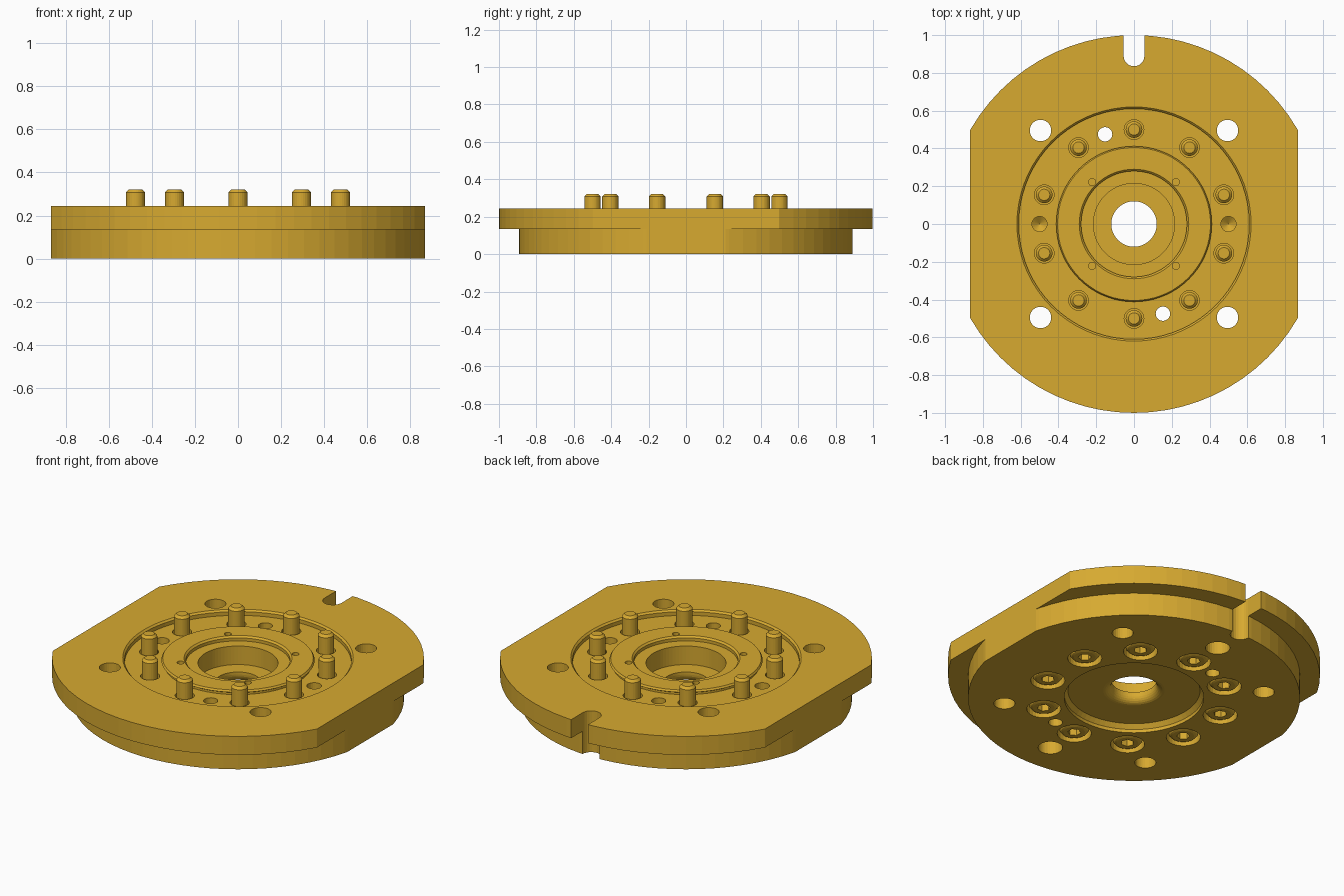
import bpy, bmesh, math
from mathutils import Vector

if "Cube" in bpy.data.objects:
    bpy.data.objects.remove(bpy.data.objects["Cube"])

gold = bpy.data.materials.new("gold_metal")
gold.diffuse_color = (0.68, 0.40, 0.03, 1)
gold.use_nodes = True
gold.node_tree.nodes["Principled BSDF"].inputs["Base Color"].default_value = gold.diffuse_color


def revolve(bm, profile, segs, cx=0.0, cy=0.0, turn=0.0):
    """Spin a closed (radius, height) outline about a vertical axis."""
    rings = []
    for i in range(segs):
        a = 2 * math.pi * i / segs + turn
        rings.append([bm.verts.new((cx + r * math.cos(a), cy + r * math.sin(a), z))
                      for r, z in profile])
    n = len(profile)
    for i in range(segs):
        p, q = rings[i], rings[(i + 1) % segs]
        for j in range(n):
            k = (j + 1) % n
            if profile[j][0] == 0 and profile[k][0] == 0:
                continue
            bm.faces.new((p[j], q[j], q[k], p[k]))


def prism(bm, outline, z0, z1):
    """Extrude a flat (x, y) outline between two heights."""
    low = [bm.verts.new((x, y, z0)) for x, y in outline]
    top = [bm.verts.new((x, y, z1)) for x, y in outline]
    bm.faces.new(low[::-1])
    bm.faces.new(top)
    for i in range(len(low)):
        j = (i + 1) % len(low)
        bm.faces.new((low[i], low[j], top[j], top[i]))


def finish(bm, name):
    bmesh.ops.remove_doubles(bm, verts=bm.verts, dist=1e-5)
    bmesh.ops.dissolve_degenerate(bm, edges=bm.edges, dist=1e-6)
    bmesh.ops.recalc_face_normals(bm, faces=bm.faces)
    me = bpy.data.meshes.new(name)
    bm.to_mesh(me)
    bm.free()
    me.materials.append(gold)
    ob = bpy.data.objects.new(name, me)
    bpy.context.collection.objects.link(ob)
    return ob


def cut(target, cutter):
    mod = target.modifiers.new("cut", 'BOOLEAN')
    mod.operation = 'DIFFERENCE'
    mod.solver = 'EXACT'
    mod.object = cutter
    cutter.hide_render = True
    bpy.context.view_layer.objects.active = target
    bpy.ops.object.modifier_apply(modifier=mod.name)
    bpy.data.objects.remove(cutter)


def hole(r, z0, z1):
    return [(0, z0), (r, z0), (r, z1), (0, z1)]


# flange body: stepped disc with ring recess, raised hub and flared bore
fillet = [(0.165 - 0.045 * math.sin(t), 0.09 - 0.045 * math.cos(t))
          for t in [math.pi / 2 * (1 - i / 6) for i in range(7)]]
profile = [(0.893, 0), (0.893, 0.135), (1, 0.135), (1, 0.245),
           (0.62, 0.245), (0.61, 0.235), (0.61, 0.213),
           (0.40, 0.213), (0.40, 0.225), (0.412, 0.232), (0.405, 0.243),
           (0.29, 0.243), (0.28, 0.233), (0.28, 0.215),
           (0.215, 0.215), (0.215, 0.105), (0.12, 0.105)]
profile += fillet + [(0.355, 0.045), (0.375, 0.02), (0.375, 0)]
bm = bmesh.new()
revolve(bm, profile, 72)
flange = finish(bm, "flange_body")

angles = [math.radians(90 + 36 * i) for i in range(10)]
spots = [(0.5 * math.cos(a), 0.5 * math.sin(a)) for a in angles]

# all cut-outs of the flange, as separate closed solids
bm = bmesh.new()
for s in (-1, 1):
    # side flats
    a, b = sorted((s * 0.867, s * 1.2))
    prism(bm, [(a, -1.2), (b, -1.2), (b, 1.2), (a, 1.2)], -0.1, 0.4)
    # mounting holes, through dowel holes, blind holes above and below
    for t in (-1, 1):
        revolve(bm, hole(0.057, -0.1, 0.4), 28, s * 0.495, t * 0.495)
        revolve(bm, hole(0.019, 0.17, 0.4), 16, s * 0.222, t * 0.222)
    revolve(bm, hole(0.038, -0.1, 0.4), 24, s * 0.153, -s * 0.475)
    revolve(bm, [(0, 0.10), (0.04, 0.13), (0.04, 0.4), (0, 0.4)], 24, s * 0.5, 0)
    revolve(bm, [(0, -0.1), (0.066, -0.1), (0.066, 0.13), (0, 0.165)], 28, 0, s * 0.70)
# locating slot with round end
arc = [math.pi + math.pi * i / 12 for i in range(13)]
prism(bm, [(0.055 * math.cos(a), 0.89 + 0.055 * math.sin(a)) for a in arc]
      + [(0.055, 1.2), (-0.055, 1.2)], -0.1, 0.4)
# counterbored screw holes
for x, y in spots:
    revolve(bm, [(0, -0.1), (0.092, -0.1), (0.092, 0.1), (0.052, 0.1),
                 (0.052, 0.4), (0, 0.4)], 28, x, y)
cut(flange, finish(bm, "flange_cutter"))

# socket-head screw, made once and shared around the bolt circle
bm = bmesh.new()
revolve(bm, [(0, 0.008), (0.058, 0.008), (0.07, 0.012), (0.08, 0.025), (0.08, 0.1),
             (0.044, 0.1), (0.044, 0.308), (0.03, 0.322), (0, 0.322)], 28)
screw = finish(bm, "screw_1")
bm = bmesh.new()
revolve(bm, hole(0.036, -0.1, 0.055), 6)
cut(screw, finish(bm, "hex_cutter"))
for i, (x, y) in enumerate(spots):
    ob = screw if i == 0 else bpy.data.objects.new("screw_%d" % (i + 1), screw.data)
    if i:
        bpy.context.collection.objects.link(ob)
    ob.location = Vector((x, y, 0))
    ob.rotation_euler.z = angles[i]
